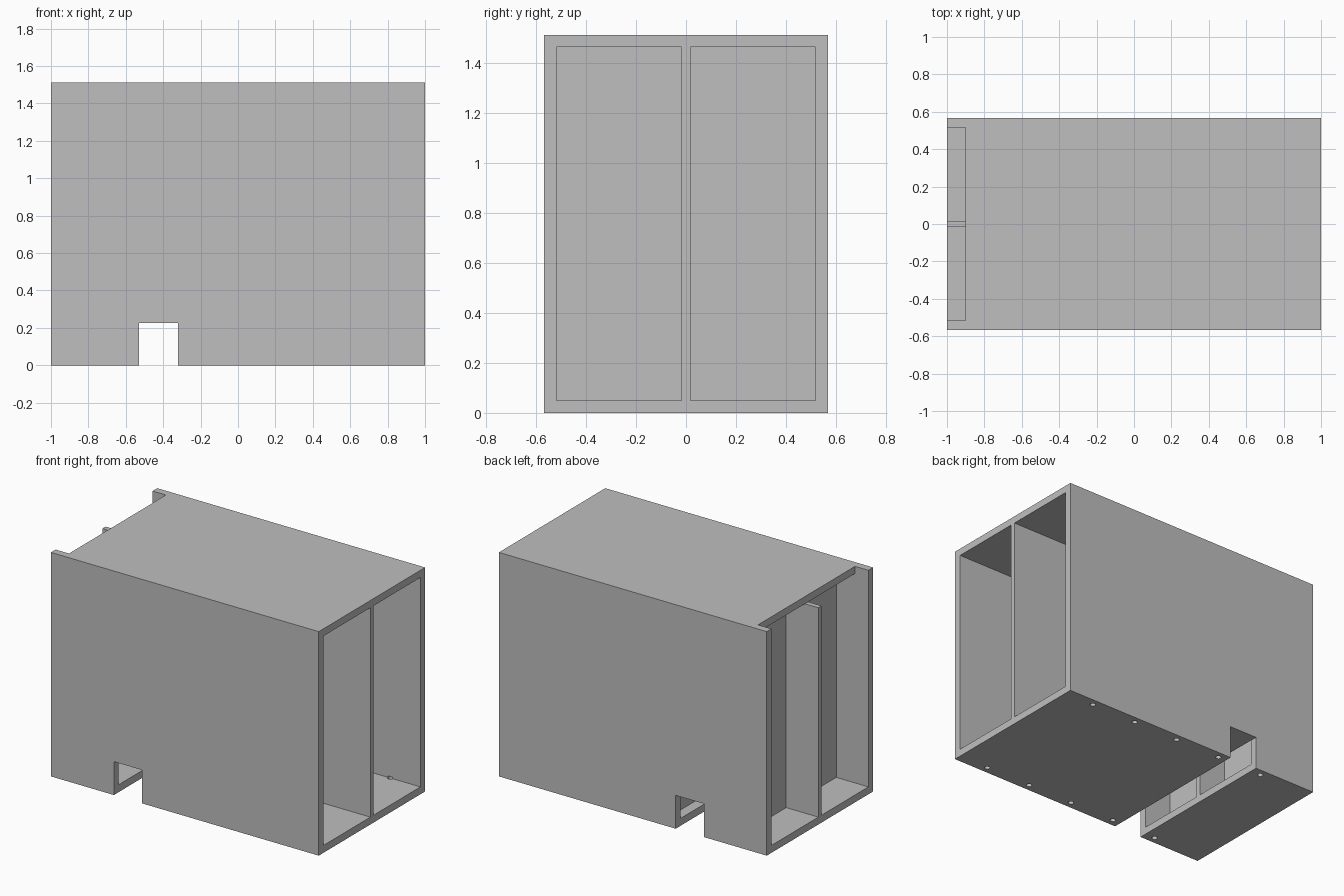
import bpy

default_cube = bpy.data.objects.get("Cube")
if default_cube:
    bpy.data.objects.remove(default_cube, do_unlink=True)

# Overall sizes
HALF_Y, HEIGHT = 0.567, 1.512
INNER, DIVIDER = 0.517, 0.017
FLOOR, ROOF = 0.05, 1.463
SLOT_LEFT, SLOT_RIGHT, SLOT_TOP = -0.53, -0.32, 0.225

grey = bpy.data.materials.new("plain_grey")
grey.use_nodes = True
grey.diffuse_color = (0.52, 0.52, 0.52, 1)
grey.node_tree.nodes["Principled BSDF"].inputs["Base Color"].default_value = (0.52, 0.52, 0.52, 1)


def box(name, xs, ys, zs):
    """Box between pairs of limits on each axis."""
    spans = (xs, ys, zs)
    bpy.ops.mesh.primitive_cube_add(size=1, location=[sum(s) / 2 for s in spans])
    obj = bpy.context.object
    obj.name = name
    obj.scale = [s[1] - s[0] for s in spans]
    bpy.ops.object.transform_apply(location=True, rotation=False, scale=True)
    return obj


def cut(target, cutter):
    """Subtract a cutter and throw it away."""
    cutter.hide_render = True
    mod = target.modifiers.new("cut", 'BOOLEAN')
    mod.operation = 'DIFFERENCE'
    mod.solver = 'EXACT'
    mod.object = cutter
    bpy.context.view_layer.objects.active = target
    bpy.ops.object.modifier_apply(modifier=mod.name)
    bpy.data.objects.remove(cutter, do_unlink=True)


# Outer case
case = box("divided_case", (-1, 1), (-HALF_Y, HALF_Y), (0, HEIGHT))
case.data.materials.append(grey)

# Twin bays on each side of the centre divider
for side in (-1, 1):
    ys = sorted((side * DIVIDER, side * INNER))
    cut(case, box("end_bay", (-1.1, -0.76), ys, (FLOOR, ROOF)))
    cut(case, box("deep_bay", (-0.22, 1.1), ys, (FLOOR, ROOF)))
    cut(case, box("middle_bay", (-0.73, SLOT_LEFT), ys, (FLOOR, ROOF)))
    cut(case, box("low_passage", (SLOT_LEFT - 0.01, -0.25), ys, (FLOOR, SLOT_TOP)))

# Roof notch above the end bays
cut(case, box("roof_notch", (-1.1, -0.9), (-INNER, INNER), (ROOF, HEIGHT + 0.1)))

# Cross slot through the base
cut(case, box("cross_slot", (SLOT_LEFT, SLOT_RIGHT), (-1, 1), (-0.1, SLOT_TOP)))

# Rows of small holes under the long walls
for side in (-1, 1):
    for i in range(5):
        bpy.ops.mesh.primitive_cylinder_add(
            vertices=16, radius=0.018, depth=0.16,
            location=(0.775 - 0.345 * i, side * 0.519, -0.02))
        cut(case, bpy.context.object)

for poly in case.data.polygons:
    poly.use_smooth = False
    poly.material_index = 0
